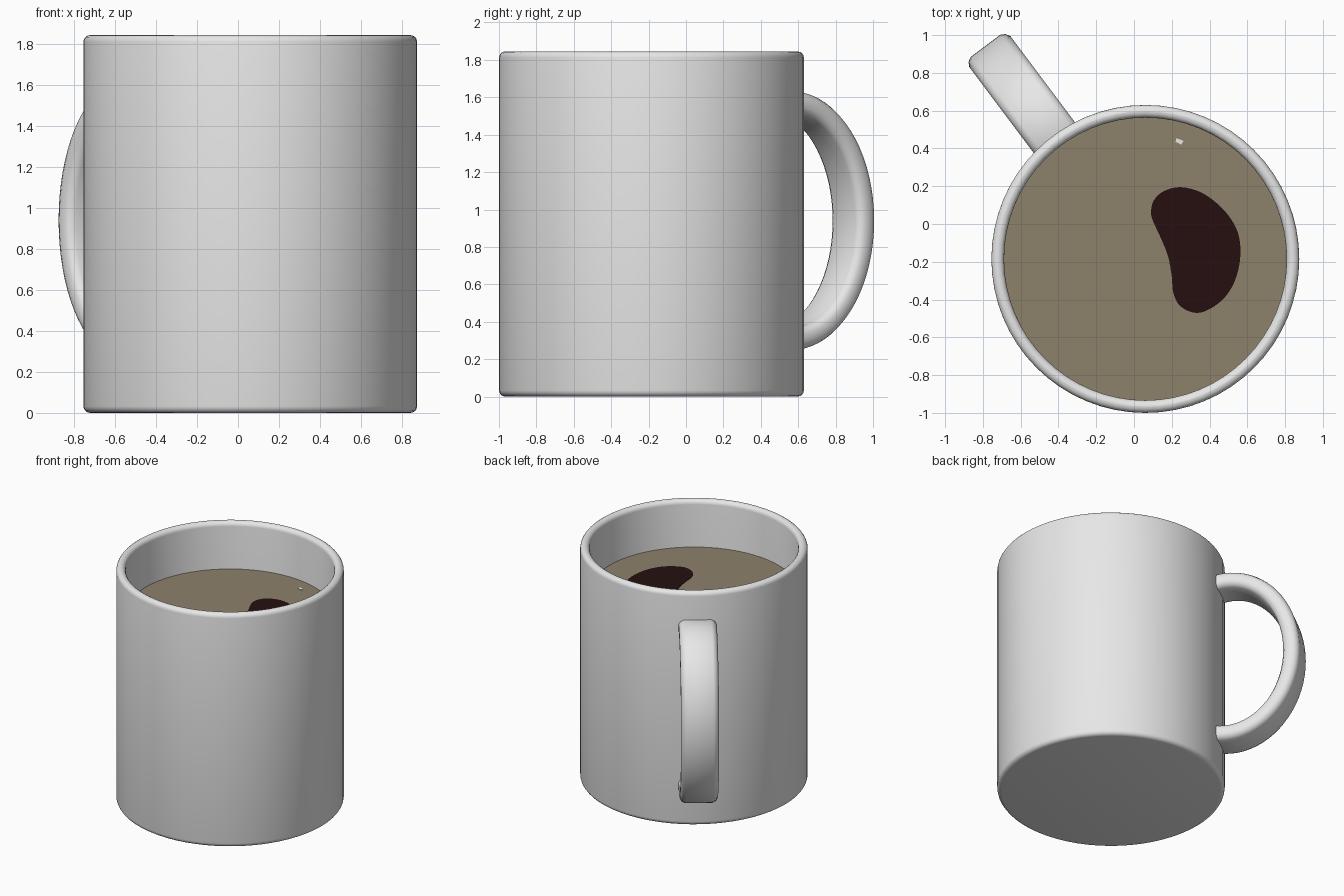
import bpy, bmesh, math
from mathutils import Vector

if "Cube" in bpy.data.objects:
    bpy.data.objects.remove(bpy.data.objects["Cube"])

CX, CY = 0.06, -0.185          # mug axis
R_OUT, R_IN, H = 0.815, 0.748, 1.845
LEVEL = 1.475                  # drink surface height


def material(name, rgb):
    m = bpy.data.materials.new(name)
    m.diffuse_color = (*rgb, 1)
    m.use_nodes = True
    m.node_tree.nodes["Principled BSDF"].inputs["Base Color"].default_value = m.diffuse_color
    return m


ceramic = material("pale grey ceramic", (0.8, 0.8, 0.8))
milky = material("milky brown", (0.27, 0.22, 0.145))
dark = material("dark brown", (0.019, 0.005, 0.005))


def finish(name, bm, mat, smooth=True):
    bmesh.ops.recalc_face_normals(bm, faces=bm.faces)
    me = bpy.data.meshes.new(name)
    bm.to_mesh(me)
    bm.free()
    me.materials.append(mat)
    ob = bpy.data.objects.new(name, me)
    bpy.context.collection.objects.link(ob)
    if smooth:
        bpy.ops.object.select_all(action='DESELECT')
        ob.select_set(True)
        bpy.context.view_layer.objects.active = ob
        bpy.ops.object.shade_smooth_by_angle(angle=math.radians(40))
    return ob


def arc(cx, cz, r, a0, a1, n=4):
    return [(cx + r * math.cos(math.radians(a0 + (a1 - a0) * i / n)),
             cz + r * math.sin(math.radians(a0 + (a1 - a0) * i / n))) for i in range(n + 1)]


def bridge(bm, rings, closed):
    n = len(rings[0])
    pairs = list(zip(rings, rings[1:]))
    for a, b in pairs:
        for i in range(n if closed else n - 1):
            j = (i + 1) % n
            bm.faces.new((a[i], a[j], b[j], b[i]))
    bm.faces.new(rings[0])
    bm.faces.new(rings[-1])


# mug body: lathed profile with rounded foot and rim
b = 0.033
profile = (arc(R_OUT - b, b, b, -90, 0) + arc(R_OUT - b, H - b, b, 0, 90)
           + arc(R_IN + b, H - b, b, 90, 180) + [(R_IN, 0.09)])
bm = bmesh.new()
N = 64
rings = [[bm.verts.new((CX + r * math.cos(2 * math.pi * k / N),
                        CY + r * math.sin(2 * math.pi * k / N), z)) for k in range(N)]
         for r, z in profile]
bridge(bm, rings, True)
finish("mug_body", bm, ceramic)

# handle: chamfered band swept along a half ellipse, pointing back left
out, side = Vector((-0.6, 0.8, 0)), Vector((0.8, 0.6, 0))
HC, HZ, RA, RB = 0.87, 0.94, 0.54, 0.69     # ellipse centre and outer radii
T, W, C = 0.12, 0.136, 0.038                # thickness, half width, chamfer
section = [(0, -W + C), (0, W - C), (C * 0.35, W - C * 0.35), (C, W), (T - C, W),
           (T - C * 0.35, W - C * 0.35), (T, W - C), (T, -W + C),
           (T - C * 0.35, -W + C * 0.35), (T - C, -W), (C, -W), (C * 0.35, -W + C * 0.35)]
bm = bmesh.new()
rings = []
for i in range(41):
    a = math.radians(-101 + 202 * i / 40)
    ring = []
    for inset, w in section:
        p = (Vector((CX, CY, HZ)) + out * (HC + (RA - inset) * math.cos(a)) + side * w)
        p.z += (RB - inset) * math.sin(a)
        ring.append(bm.verts.new(p))
    rings.append(ring)
bridge(bm, rings, True)
finish("handle", bm, ceramic)

# drink surface
bm = bmesh.new()
bm.faces.new([bm.verts.new((CX + (R_IN + 0.004) * math.cos(2 * math.pi * k / N),
                            CY + (R_IN + 0.004) * math.sin(2 * math.pi * k / N), LEVEL))
              for k in range(N)])
finish("drink_surface", bm, milky, False)


def plate(name, pts, z, mat, thick=0.004):
    bm = bmesh.new()
    f = bm.faces.new([bm.verts.new((x, y, z)) for x, y in pts])
    ext = bmesh.ops.extrude_face_region(bm, geom=[f])
    bmesh.ops.translate(bm, vec=(0, 0, thick),
                        verts=[v for v in ext["geom"] if isinstance(v, bmesh.types.BMVert)])
    finish(name, bm, mat, False)


def smooth_loop(pts, steps=4):
    """Closed Catmull-Rom curve through the points."""
    res, n = [], len(pts)
    for i in range(n):
        p0, p1, p2, p3 = (Vector(pts[(i + k) % n]) for k in (-1, 0, 1, 2))
        for s in range(steps):
            t = s / steps
            res.append(0.5 * (2 * p1 + (p2 - p0) * t + (2 * p0 - 5 * p1 + 4 * p2 - p3) * t * t
                              + (3 * p1 - p0 - 3 * p2 + p3) * t ** 3))
    return res


# dark swirl and tiny fleck on the drink
swirl = [(0.09, 0.06), (0.105, 0.125), (0.16, 0.175), (0.25, 0.195), (0.36, 0.165),
         (0.46, 0.09), (0.53, 0.0), (0.56, -0.09), (0.56, -0.2), (0.53, -0.31),
         (0.47, -0.4), (0.38, -0.46), (0.31, -0.468), (0.24, -0.43), (0.207, -0.36),
         (0.2, -0.28), (0.18, -0.17), (0.14, -0.07), (0.103, 0.01)]
plate("dark_swirl", smooth_loop(swirl), LEVEL, dark)
plate("fleck", [(0.22, 0.435), (0.225, 0.455), (0.262, 0.44), (0.25, 0.42)], LEVEL, ceramic)
